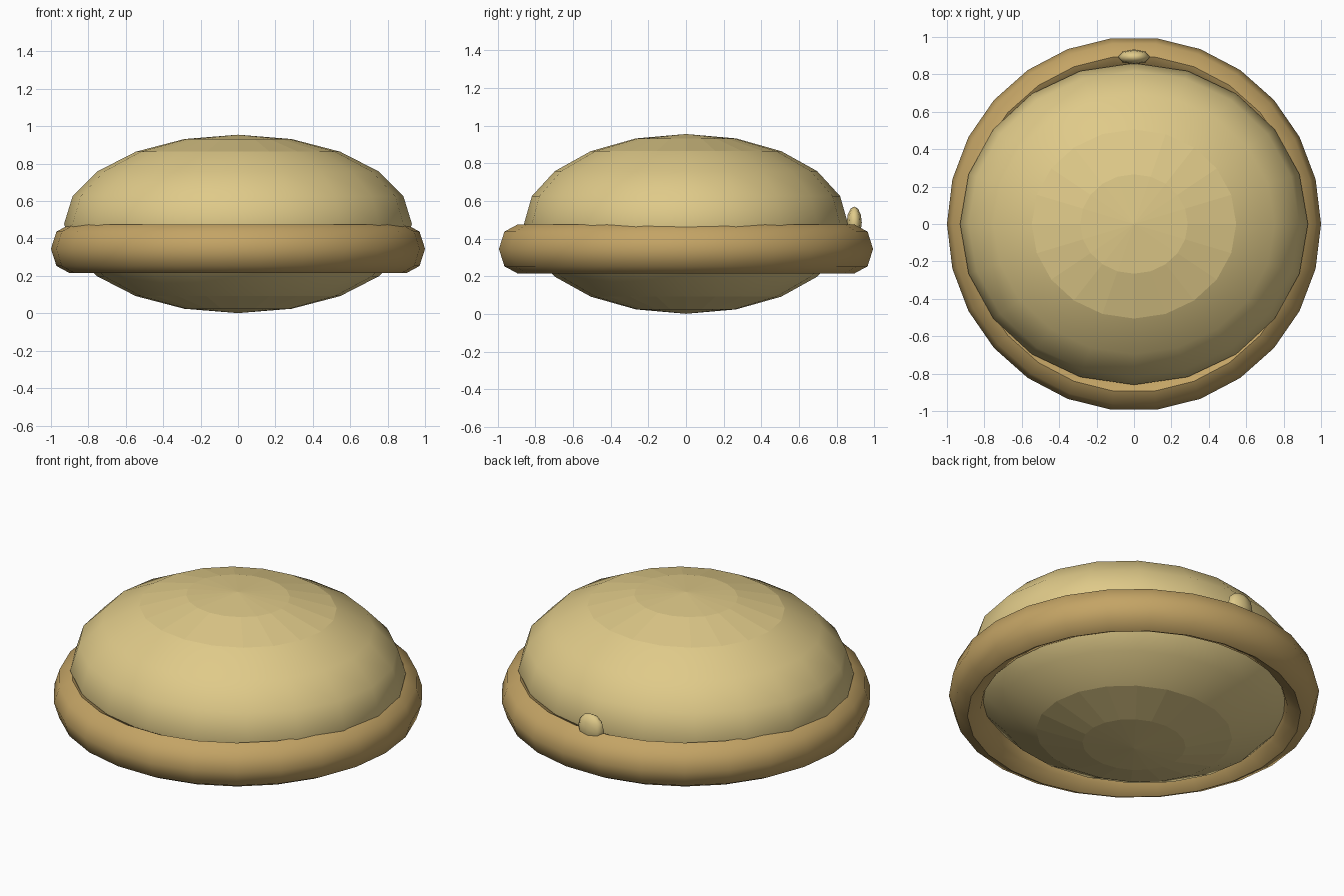
import bpy, bmesh, math
from mathutils import Matrix

if "Cube" in bpy.data.objects:
    bpy.data.objects.remove(bpy.data.objects["Cube"])


def material(name, rgb):
    mat = bpy.data.materials.new(name)
    mat.use_nodes = True
    mat.diffuse_color = (*rgb, 1)
    mat.node_tree.nodes["Principled BSDF"].inputs["Base Color"].default_value = (*rgb, 1)
    return mat


cream = material("pale cream", (0.74, 0.59, 0.25))
tan = material("warm tan", (0.55, 0.37, 0.13))


def ellipsoid(name, segments, rings, radii, centre, mat):
    """Low-poly ellipsoid with smooth faces."""
    bm = bmesh.new()
    bmesh.ops.create_uvsphere(bm, u_segments=segments, v_segments=rings, radius=1,
                              matrix=Matrix.Diagonal((*radii, 1)))
    for face in bm.faces:
        face.smooth = True
    mesh = bpy.data.meshes.new(name)
    bm.to_mesh(mesh)
    bm.free()
    mesh.materials.append(mat)
    obj = bpy.data.objects.new(name, mesh)
    obj.location = centre
    bpy.context.collection.objects.link(obj)
    return obj


# Domed body, with flat facets on the two bands around each pole
body = ellipsoid("body", 20, 10, (0.93, 0.86, 0.477), (0, 0, 0.478), cream)
for poly in body.data.polygons:
    poly.use_smooth = abs(poly.center.z) < 0.383

# Rolled rim around the waist, taller than it is deep
bpy.ops.mesh.primitive_torus_add(major_segments=26, minor_segments=8,
                                 major_radius=0.9, minor_radius=0.1,
                                 location=(0, 0, 0.345))
rim = bpy.context.object
rim.name = "rim"
rim.data.transform(Matrix.Diagonal((1, 1, 1.3, 1)))
rim.data.materials.append(tan)
bpy.ops.object.shade_smooth_by_angle(angle=math.radians(50))

# Small nub at the back, sitting on the rim
ellipsoid("back_nub", 8, 6, (0.085, 0.04, 0.085), (0, 0.893, 0.485), cream)
